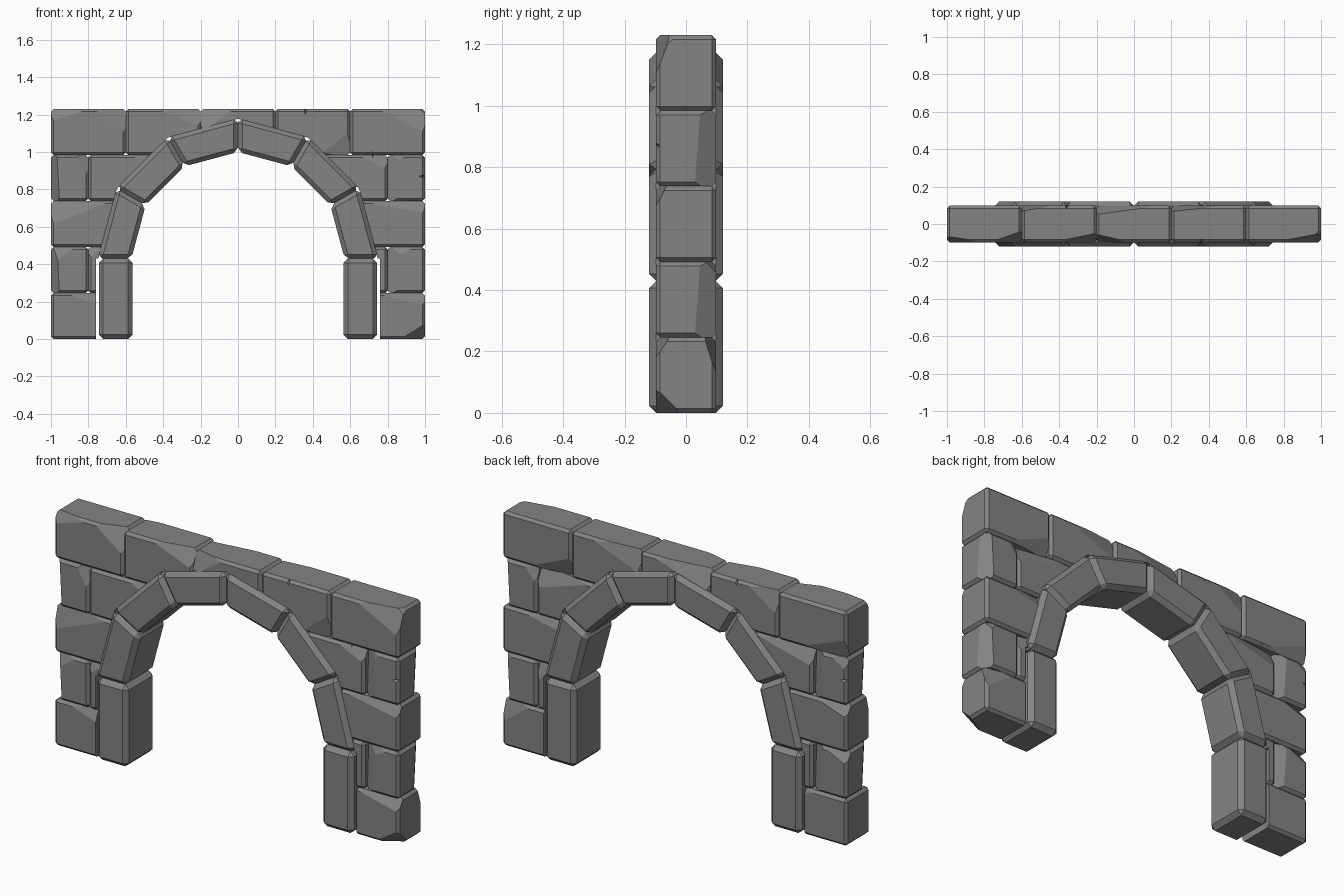
import bpy, bmesh, math, random
from mathutils import Vector, Matrix

if "Cube" in bpy.data.objects:
    bpy.data.objects.remove(bpy.data.objects["Cube"])

random.seed(11)
SPRING, R_OUT, R_IN = 0.43, 0.75, 0.57   # arch springing height and radii
ROW, DEPTH = 0.246, 0.098                # course height, half thickness of wall

grey = bpy.data.materials.new("dark_stone")
grey.diffuse_color = (0.23, 0.23, 0.23, 1)
grey.use_nodes = True
grey.node_tree.nodes["Principled BSDF"].inputs["Base Color"].default_value = grey.diffuse_color


def finish(bm, name):
    bmesh.ops.recalc_face_normals(bm, faces=bm.faces)
    me = bpy.data.meshes.new(name)
    bm.to_mesh(me)
    bm.free()
    me.materials.append(grey)
    ob = bpy.data.objects.new(name, me)
    bpy.context.collection.objects.link(ob)
    return ob


def prism(points, depth, bevel=0.0):
    """Extrude an x-z outline through y, then chamfer every edge."""
    bm = bmesh.new()
    face = bm.faces.new([bm.verts.new((x, -depth, z)) for x, z in points])
    ext = bmesh.ops.extrude_face_region(bm, geom=[face])
    bmesh.ops.translate(bm, vec=(0, 2 * depth, 0),
                        verts=[v for v in ext["geom"] if isinstance(v, bmesh.types.BMVert)])
    bmesh.ops.recalc_face_normals(bm, faces=bm.faces)
    if bevel:
        bmesh.ops.bevel(bm, geom=bm.edges[:], offset=bevel, segments=1,
                        affect='EDGES', clamp_overlap=True)
    return bm


def chip(bm, lo, hi, signs, cut):
    """Slice a corner off a stone; cut = distances along x, y, z."""
    corner = Vector([hi[i] if signs[i] > 0 else lo[i] for i in range(3)])
    point = corner - Vector((signs[0] * cut[0], 0, 0))
    normal = Vector([signs[i] / cut[i] for i in range(3)]).normalized()
    res = bmesh.ops.bisect_plane(bm, geom=bm.verts[:] + bm.edges[:] + bm.faces[:],
                                 plane_co=point, plane_no=normal, clear_outer=True)
    edges = [e for e in res["geom_cut"] if isinstance(e, bmesh.types.BMEdge)]
    if edges:
        bmesh.ops.holes_fill(bm, edges=edges, sides=0)


def subtract(ob, cutter):
    mod = ob.modifiers.new("cut", 'BOOLEAN')
    mod.operation, mod.solver, mod.object = 'DIFFERENCE', 'EXACT', cutter
    dg = bpy.context.evaluated_depsgraph_get()
    me = bpy.data.meshes.new_from_object(ob.evaluated_get(dg))
    ob.modifiers.clear()
    ob.data = me


def ring(r, deg):
    a = math.radians(deg)
    return (r * math.cos(a), SPRING + r * math.sin(a))


# Opening cutter: a slim gap beside the posts, tight against the arch ring
R_CUT, GAP = R_OUT - 0.003, 0.758
opening = [(GAP, -0.1), (GAP, SPRING)] + [ring(R_CUT, a) for a in range(0, 181, 30)]
opening += [(-GAP, SPRING), (-GAP, -0.1)]
opening_cutter = finish(prism(opening, 0.3), "opening_cutter")

# Small wedge cracks along stone edges, on both faces of the wall
bm = bmesh.new()
for x, z, upright in ((0.72, 0.98, True), (0.36, 1.225, True),
                      (0.99, 0.87, False), (0.81, 0.37, False)):
    for side in (-1, 1):
        size = (0.009, 0.025, 0.025) if upright else (0.025, 0.025, 0.009)
        bmesh.ops.create_uvsphere(
            bm, u_segments=4, v_segments=2, radius=1,
            matrix=Matrix.Translation((-side * x, side * 0.1, z)) @ Matrix.Diagonal((*size, 1)))
notch_cutter = finish(bm, "notch_cutter")

# Wall courses, bottom to top: stone joints on the right, mirrored to the left
courses = [(0.6, 1), (0.6, 0.8, 1), (0.6, 1), (0.4, 0.8, 1), (-0.2, 0.2, 0.6, 1)]
for r, joints in enumerate(courses):
    spans = list(zip(joints, joints[1:]))
    spans += [(-b, -a) for a, b in spans if a > 0]
    z0, z1 = r * ROW, (r + 1) * ROW
    for s, (x0, x1) in enumerate(sorted(spans)):
        bm = prism([(x0, z0), (x1, z0), (x1, z1), (x0, z1)], DEPTH, 0.014)
        lo, hi = (x0, -DEPTH, z0), (x1, DEPTH, z1)
        out = 1 if x0 + x1 > 0 else -1
        # small end stones get a sloping outer face and a sloping front or back
        if r in (1, 3) and abs(x0 + x1) > 1.7:
            chip(bm, lo, hi, (out, out, -1), (0.045, 0.07, 0.9))
            chip(bm, lo, hi, (-out, -out, 1), (0.07, 0.04, 0.9))
        # one shallow chip on the front and one on the back
        for side in (-1, 1):
            signs = (random.choice((-1, 1)), side, random.choice((-1, 1, 1)) if r == 4 else 1)
            chip(bm, lo, hi, signs, (random.uniform(0.35, 0.9) * (x1 - x0),
                                     random.uniform(0.025, 0.05), random.uniform(0.06, 0.13)))
        if (r, x1) == (0, 1):   # broken foot corner
            chip(bm, lo, hi, (1, -1, -1), (0.13, 0.08, 0.08))
        if (r, x0) == (4, -1):  # broken top corner
            chip(bm, lo, hi, (1, -1, 1), (0.17, 0.06, 0.13))
        if (r, x1) == (4, 1):
            chip(bm, lo, hi, (1, -1, 1), (0.06, 0.08, 0.05))
        stone = finish(bm, f"wall_stone_{r + 1}_{s + 1}")
        subtract(stone, opening_cutter)
        subtract(stone, notch_cutter)

# Arch posts
for name, s in (("post_right", 1), ("post_left", -1)):
    a, b = s * (R_IN - 0.006), s * (R_OUT - 0.006)
    finish(prism([(a, 0), (b, 0), (b, SPRING), (a, SPRING)], 0.12, 0.023), name)

# Six wedge stones of the arch ring
for i in range(6):
    a, b = i * 30, i * 30 + 30
    finish(prism([ring(R_IN, a), ring(R_OUT, a), ring(R_OUT, b), ring(R_IN, b)],
                 0.12, 0.023), f"arch_stone_{i + 1}")

for cutter in (opening_cutter, notch_cutter):
    bpy.data.objects.remove(cutter)
